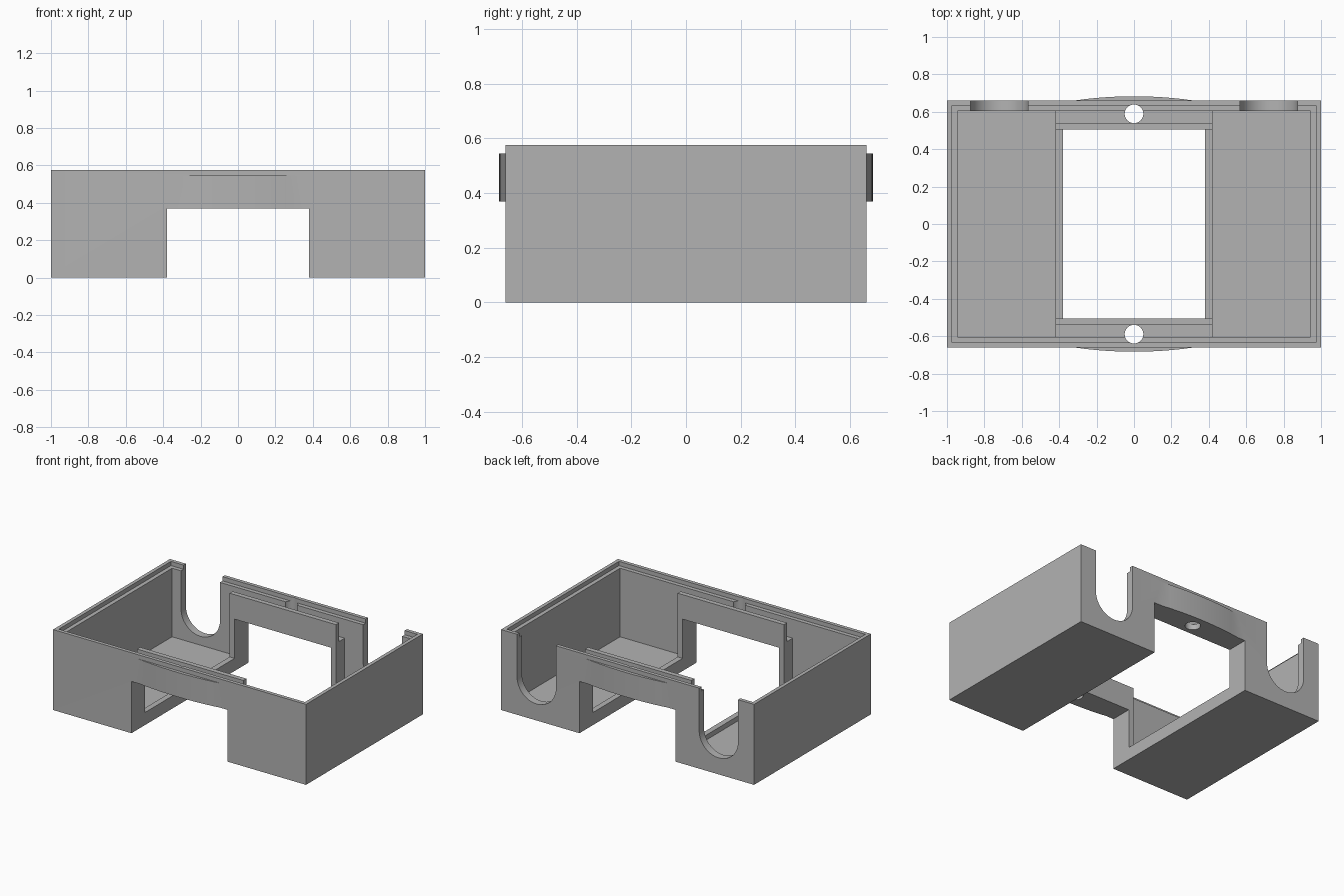
import bpy
import bmesh
import math

default = bpy.data.objects.get("Cube")
if default:
    bpy.data.objects.remove(default, do_unlink=True)

grey = bpy.data.materials.new("plain grey")
grey.use_nodes = True
GREY = (0.45, 0.45, 0.45, 1)
grey.diffuse_color = GREY
grey.node_tree.nodes["Principled BSDF"].inputs["Base Color"].default_value = GREY

# Main dimensions
HALF_X, HALF_Y, HEIGHT = 1.0, 0.66, 0.575
WALL, LIP, LEDGE_Z = 0.055, 0.026, 0.545
GAP_X, GAP_Z = 0.38, 0.37
RIB_X, BRIDGE_Y = 0.42, 0.505
ABOVE = 0.8


def prism(name, outline, low, high, axis="Z"):
    """Extrude a closed outline along z, or an (x, z) outline along y."""
    bm = bmesh.new()
    place = (lambda a, b, c: (a, b, c)) if axis == "Z" else (lambda a, b, c: (a, c, b))
    face = bm.faces.new([bm.verts.new(place(a, b, low)) for a, b in outline])
    moved = bmesh.ops.extrude_face_region(bm, geom=[face])["geom"]
    verts = [v for v in moved if isinstance(v, bmesh.types.BMVert)]
    bmesh.ops.translate(bm, verts=verts, vec=place(0, 0, high - low))
    bmesh.ops.recalc_face_normals(bm, faces=bm.faces)
    mesh = bpy.data.meshes.new(name)
    bm.to_mesh(mesh)
    bm.free()
    mesh.materials.append(grey)
    obj = bpy.data.objects.new(name, mesh)
    bpy.context.collection.objects.link(obj)
    return obj


def box(name, x0, x1, y0, y1, z0, z1):
    return prism(name, [(x0, y0), (x1, y0), (x1, y1), (x0, y1)], z0, z1)


def arc(cx, cy, radius, start, end, steps):
    angles = [start + (end - start) * i / steps for i in range(steps + 1)]
    return [(cx + radius * math.cos(a), cy + radius * math.sin(a)) for a in angles]


def combine(target, tool, operation):
    mod = target.modifiers.new(operation.lower(), "BOOLEAN")
    mod.operation, mod.solver, mod.object = operation, "EXACT", tool
    bpy.context.view_layer.objects.active = target
    bpy.ops.object.modifier_apply(modifier=mod.name)
    bpy.data.objects.remove(tool, do_unlink=True)


# Open tray with a stepped rim
body = box("tray_body", -HALF_X, HALF_X, -HALF_Y, HALF_Y, 0, HEIGHT)
ix, iy = HALF_X - WALL, HALF_Y - WALL
combine(body, box("cavity", -ix, ix, -iy, iy, WALL, ABOVE), "DIFFERENCE")
rx, ry = HALF_X - LIP, HALF_Y - LIP
combine(body, box("rim_step", -rx, rx, -ry, ry, LEDGE_Z, ABOVE), "DIFFERENCE")

# Bridge blocks and shallow outward bulges at front and back
half_chord, rise = 0.32, 0.023
radius = (half_chord ** 2 + rise ** 2) / (2 * rise)
spread = math.asin(half_chord / radius)
for s in (-1, 1):
    y0, y1 = sorted((s * BRIDGE_Y, s * 0.625))
    combine(body, box("bridge", -RIB_X, RIB_X, y0, y1, 0.02, LEDGE_Z), "UNION")
    curve = arc(0, HALF_Y + rise - radius, radius,
                math.pi / 2 - spread, math.pi / 2 + spread, 10)
    curve += [(-half_chord, 0.65), (half_chord, 0.65)]
    outline = [(x, s * y) for x, y in curve]
    combine(body, prism("bulge", outline, 0.3, LEDGE_Z), "UNION")

# Low ribs beside the central opening
for s in (-1, 1):
    x0, x1 = sorted((s * 0.3, s * RIB_X))
    combine(body, box("rib", x0, x1, -0.55, 0.55, 0.02, 0.09), "UNION")

# Central passage from front to back
combine(body, box("passage", -GAP_X, GAP_X, -1, 1, -0.1, GAP_Z), "DIFFERENCE")

# Channel and screw hole in each bridge
for s in (-1, 1):
    y0, y1 = sorted((s * 0.54, s * iy))
    combine(body, box("channel", -0.45, 0.45, y0, y1, 0.41, ABOVE), "DIFFERENCE")
    circle = arc(0, s * 0.589, 0.05, 0, 2 * math.pi, 32)[:-1]
    combine(body, prism("screw_hole", circle, 0.2, ABOVE), "DIFFERENCE")

# Round-bottomed cable slots in the back wall
for s in (-1, 1):
    slot = arc(s * 0.72, 0.272, 0.154, math.pi, 2 * math.pi, 24)
    slot += [(s * 0.72 + 0.154, ABOVE), (s * 0.72 - 0.154, ABOVE)]
    combine(body, prism("cable_slot", slot, 0.59, 0.8, "Y"), "DIFFERENCE")

# Smooth curved walls, keep hard edges
bpy.ops.object.select_all(action="DESELECT")
body.select_set(True)
bpy.context.view_layer.objects.active = body
bpy.ops.object.shade_smooth_by_angle(angle=math.radians(20))
